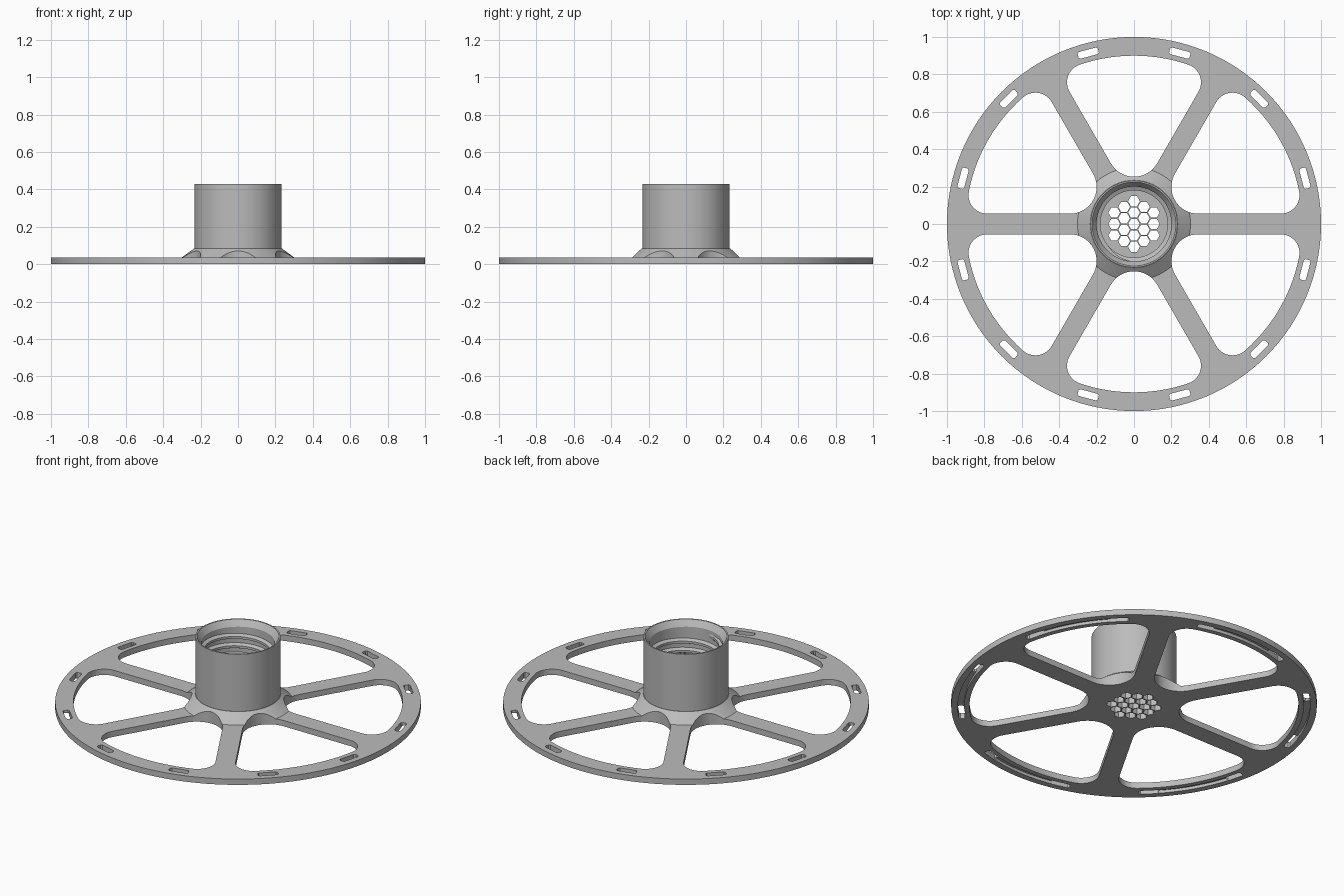
import bpy, bmesh, math
from math import sin, cos, radians, pi, sqrt, asin, atan2

if "Cube" in bpy.data.objects:
    bpy.data.objects.remove(bpy.data.objects["Cube"])

grey = bpy.data.materials.new("light grey plastic")
grey.diffuse_color = (0.5, 0.5, 0.5, 1)
grey.use_nodes = True
grey.node_tree.nodes["Principled BSDF"].inputs["Base Color"].default_value = grey.diffuse_color


def make_object(name, bm):
    bmesh.ops.recalc_face_normals(bm, faces=bm.faces)
    me = bpy.data.meshes.new(name)
    bm.to_mesh(me)
    bm.free()
    ob = bpy.data.objects.new(name, me)
    bpy.context.collection.objects.link(ob)
    me.materials.append(grey)
    return ob


def lathe(name, profile, steps=128):
    bm = bmesh.new()
    vs = [bm.verts.new((r, 0, z)) for r, z in profile]
    edges = [bm.edges.new(p) for p in zip(vs, vs[1:])]
    bmesh.ops.spin(bm, geom=vs + edges, cent=(0, 0, 0), axis=(0, 0, 1),
                   angle=2 * pi, steps=steps)
    bmesh.ops.remove_doubles(bm, verts=bm.verts, dist=1e-5)
    return make_object(name, bm)


def prism(bm, outline, z0, z1, turn=0):
    c, s = cos(turn), sin(turn)
    vs = [bm.verts.new((x * c - y * s, x * s + y * c, z0)) for x, y in outline]
    face = bm.faces.new(vs)
    top = bmesh.ops.extrude_face_region(bm, geom=[face])["geom"]
    for v in top:
        if isinstance(v, bmesh.types.BMVert):
            v.co.z = z1


def arc(cx, cy, r, a0, a1, n):
    return [(cx + r * cos(a0 + (a1 - a0) * i / n), cy + r * sin(a0 + (a1 - a0) * i / n))
            for i in range(n + 1)]


def cut(target, bm):
    cutter = make_object("cutter", bm)
    cutter.hide_render = True
    mod = target.modifiers.new("cut", 'BOOLEAN')
    mod.operation, mod.solver, mod.object = 'DIFFERENCE', 'EXACT', cutter
    bpy.context.view_layer.objects.active = target
    bpy.ops.object.modifier_apply(modifier=mod.name)
    bpy.data.objects.remove(cutter)


# Wheel body: flat disc, flared collar and open socket in one profile
T = 0.035
wheel = lathe("wheel_and_socket", [
    (0, 0), (1, 0), (1, T), (0.302, T), (0.234, 0.085), (0.232, 0.085),
    (0.232, 0.43), (0.224, 0.43), (0.2, 0.395), (0.2, T), (0, T)])

# Window outline, symmetric about +x, with rounded inner and outer corners
half, rim, fo, fi = 0.055, 0.90, 0.10, 0.143
ci = (half + fi) / sin(pi / 6)
off = asin((half + fo) / (rim - fo))
a = pi / 6 - off
ox, oy = (rim - fo) * cos(a), (rim - fo) * sin(a)
upper = arc(ox, oy, fo, a, radians(120), 12)
lower = [(x, -y) for x, y in reversed(upper)]
window = (arc(0, 0, rim, -a, a, 14)[1:-1] + upper
          + arc(ci, 0, fi, radians(120), radians(240), 18) + lower)

# Strap slot outline with clipped corners
L, W, c, R = 0.056, 0.0185, 0.008, 0.946
slot = [(R + sx, sy) for sx, sy in [
    (W, -L + c), (W, L - c), (W - c, L), (c - W, L), (-W, L - c),
    (-W, c - L), (c - W, -L), (W - c, -L)]]

openings = bmesh.new()
for k in range(6):
    prism(openings, window, -0.1, 0.2, radians(30 + 60 * k))
for k in range(12):
    prism(openings, slot, -0.1, 0.2, radians(15 + 30 * k))
# Honeycomb drain holes in the socket floor
pitch = 0.061
for q in range(-2, 3):
    n = 5 - abs(q)
    for j in range(n):
        hx, hy = q * pitch * cos(pi / 6), (j - (n - 1) / 2) * pitch
        prism(openings, [(hx + 0.0315 * cos(i * pi / 3), hy + 0.0315 * sin(i * pi / 3))
                         for i in range(6)], -0.1, 0.1)
cut(wheel, openings)

# Strap grooves under the rim, joining pairs of slots
grooves = bmesh.new()
g = radians(17)
for k in range(6):
    prism(grooves, arc(0, 0, R + 0.017, -g, g, 24) + arc(0, 0, R - 0.017, g, -g, 24),
          -0.1, 0.018, radians(30 + 60 * k))
cut(wheel, grooves)

# Internal screw thread: trapezoid section swept along a helix, tapered ends
bm = bmesh.new()
seg, turns, rise = 72, 5, 0.056
rings = []
total = int(seg * turns)
for i in range(total + 1):
    t = i / seg
    ang = radians(-95) + 2 * pi * (t - turns)
    depth = 0.019 * min(1, i / 9, (total - i) / 9) + 0.001
    z = 0.08 + rise * t
    rings.append([bm.verts.new((r * cos(ang), r * sin(ang), z + dz)) for r, dz in
                  [(0.203, -0.018), (0.2 - depth, -0.007),
                   (0.2 - depth, 0.007), (0.203, 0.018)]])
for p, q in zip(rings, rings[1:]):
    for i in range(4):
        j = (i + 1) % 4
        bm.faces.new((p[i], p[j], q[j], q[i]))
bm.faces.new(rings[0])
bm.faces.new(rings[-1])
thread = make_object("screw_thread", bm)

# Smooth curved walls, keep hard edges
for ob in (wheel, thread):
    bpy.ops.object.select_all(action='DESELECT')
    ob.select_set(True)
    bpy.context.view_layer.objects.active = ob
    bpy.ops.object.shade_smooth_by_angle(angle=radians(25))
